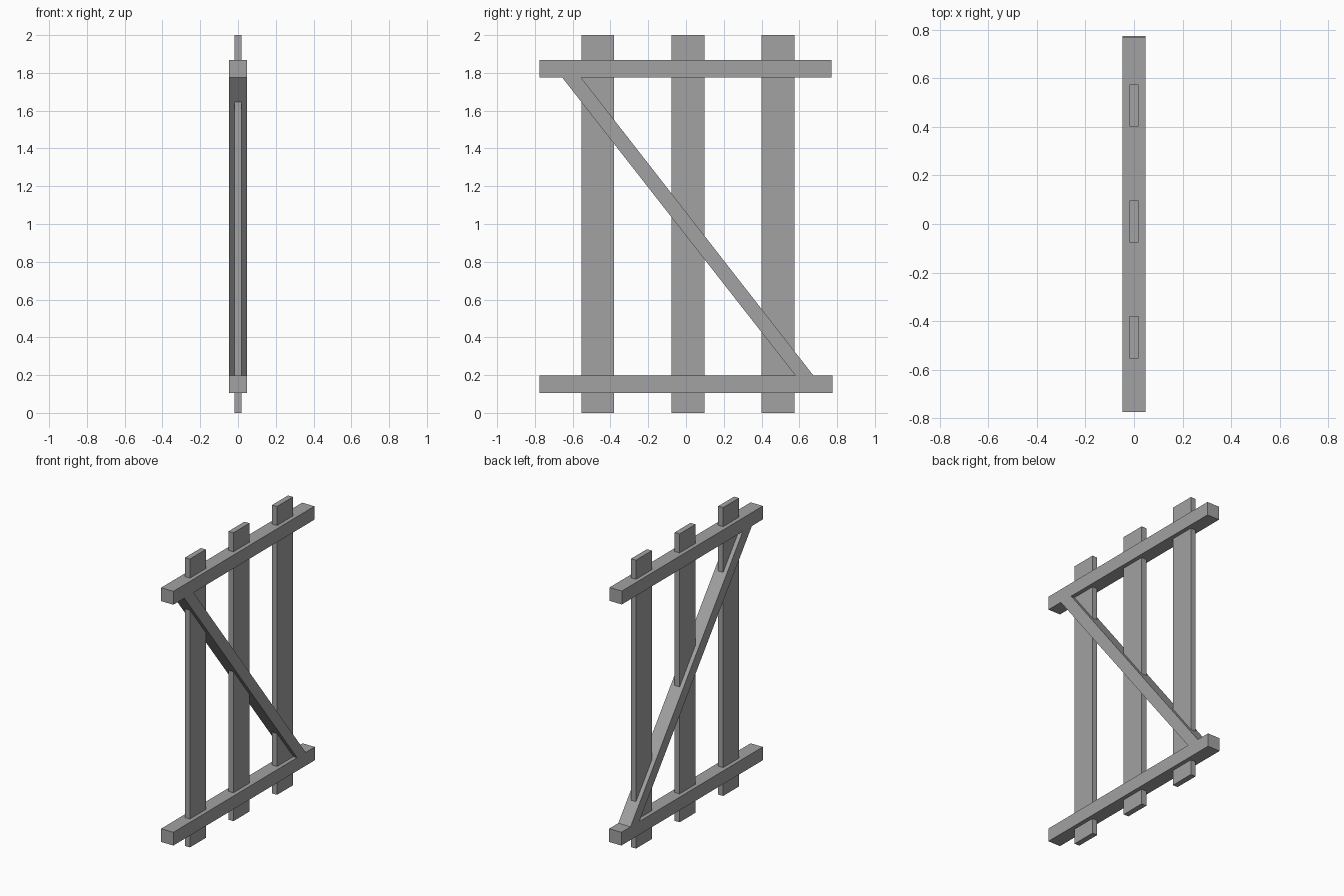
import bpy
import bmesh

cube = bpy.data.objects.get("Cube")
if cube:
    bpy.data.objects.remove(cube, do_unlink=True)

grey = bpy.data.materials.new("weathered_grey")
grey.use_nodes = True
colour = (0.36, 0.36, 0.36, 1)
grey.diffuse_color = colour
grey.node_tree.nodes["Principled BSDF"].inputs["Base Color"].default_value = colour


def beam(name, outline, x0, x1):
    """Extrude a side outline of (y, z) points from x0 to x1."""
    bm = bmesh.new()
    face = bm.faces.new([bm.verts.new((x0, y, z)) for y, z in outline])
    side = bmesh.ops.extrude_face_region(bm, geom=[face])["geom"]
    verts = [g for g in side if isinstance(g, bmesh.types.BMVert)]
    bmesh.ops.translate(bm, verts=verts, vec=(x1 - x0, 0, 0))
    bmesh.ops.recalc_face_normals(bm, faces=bm.faces)
    mesh = bpy.data.meshes.new(name)
    bm.to_mesh(mesh)
    bm.free()
    mesh.materials.append(grey)
    obj = bpy.data.objects.new(name, mesh)
    bpy.context.collection.objects.link(obj)


def box(y0, y1, z0, z1):
    return [(y0, z0), (y1, z0), (y1, z1), (y0, z1)]


HALF = 0.047        # half thickness of rails and brace
SLAT = 0.019        # half thickness of slats
LOW, HIGH = 0.197, 1.775   # inner faces of the rails

# Upright slats
for name, y in (("front", -0.467), ("middle", 0.01), ("back", 0.488)):
    beam(name + "_slat", box(y - 0.087, y + 0.087, 0, 2), -SLAT, SLAT)

# Horizontal rails
beam("bottom_rail", box(-0.775, 0.775, 0.105, LOW), -HALF, HALF)
beam("top_rail", box(-0.775, 0.77, HIGH, 1.868), -HALF, HALF)

# Diagonal brace with ends cut flush against the rails
beam("diagonal_brace",
     [(0.58, LOW), (0.675, LOW), (-0.555, HIGH), (-0.655, HIGH)], -HALF, HALF)
